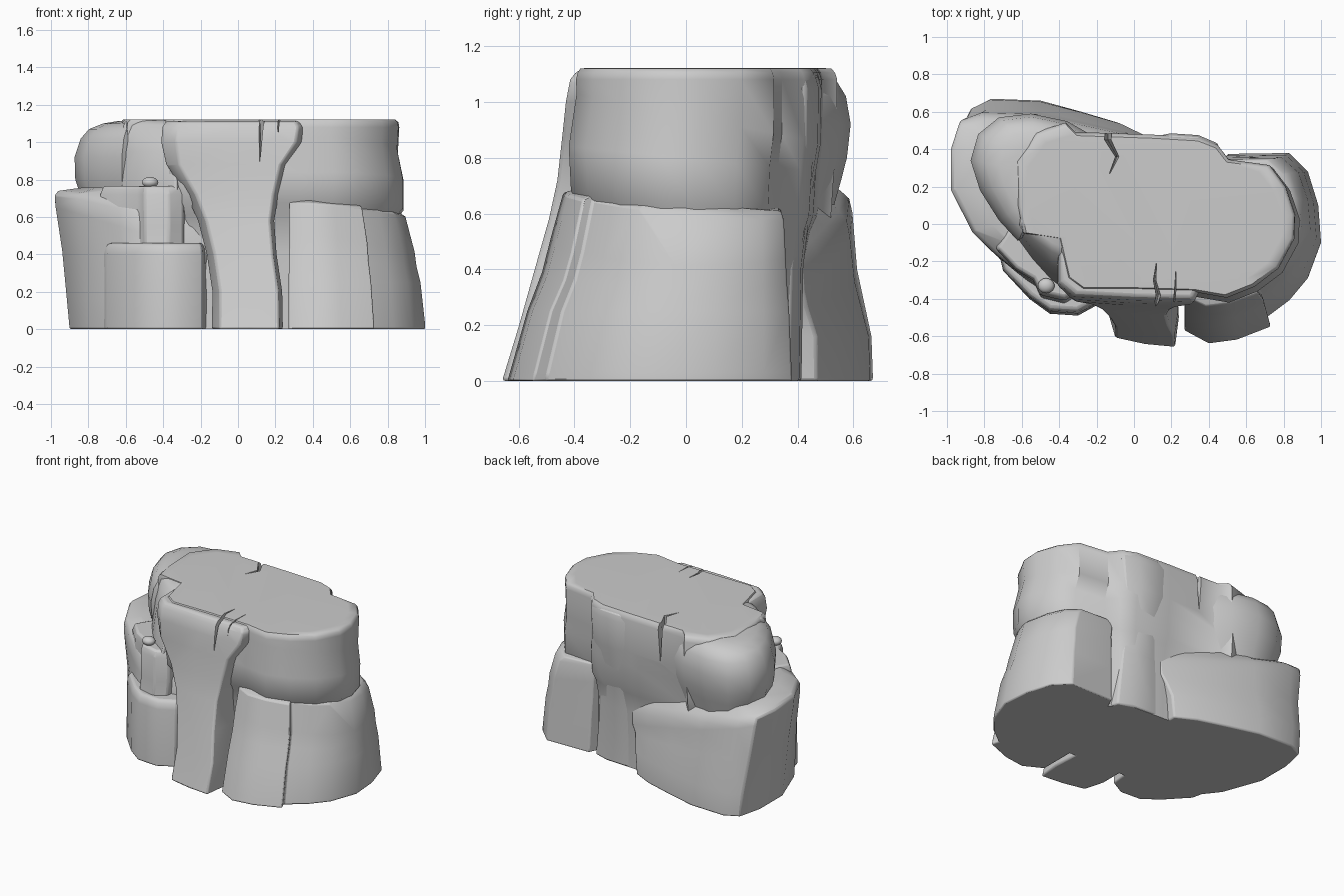
import bpy, bmesh, math

cube = bpy.data.objects.get("Cube")
if cube:
    bpy.data.objects.remove(cube, do_unlink=True)

stone = bpy.data.materials.new("grey stone")
stone.use_nodes = True
stone.diffuse_color = (0.6, 0.6, 0.6, 1)
shader = stone.node_tree.nodes["Principled BSDF"]
shader.inputs["Base Color"].default_value = stone.diffuse_color
shader.inputs["Roughness"].default_value = 0.8


def finish(obj, bevel=0.0):
    """Give an object its material, softened edges and angle-based smoothing."""
    obj.data.materials.append(stone)
    if bevel:
        mod = obj.modifiers.new("worn edges", 'BEVEL')
        mod.width = bevel
        mod.segments = 2
        mod.limit_method = 'ANGLE'
        mod.angle_limit = math.radians(42)
    bpy.ops.object.select_all(action='DESELECT')
    obj.select_set(True)
    bpy.context.view_layer.objects.active = obj
    bpy.ops.object.shade_smooth_by_angle(angle=math.radians(45))


def new_object(name, bm):
    bmesh.ops.recalc_face_normals(bm, faces=bm.faces)
    mesh = bpy.data.meshes.new(name)
    bm.to_mesh(mesh)
    bm.free()
    obj = bpy.data.objects.new(name, mesh)
    bpy.context.collection.objects.link(obj)
    return obj


def loft(name, outline, pivot, levels, bevel=0.02):
    """Stack a plan outline; level = height, x scale, y scale, x shift, y shift, x tilt, y tilt."""
    bm = bmesh.new()
    px, py = pivot
    rings = []
    for level in levels:
        z, sx, sy, dx, dy, tx, ty = (tuple(level) + (0,) * 7)[:7]
        ring = []
        for x, y in outline:
            u, v = (x - px) * sx, (y - py) * sy
            ring.append(bm.verts.new((px + u + dx, py + v + dy, z + tx * u + ty * v)))
        rings.append(ring)
    count = len(outline)
    for low, high in zip(rings, rings[1:]):
        for i in range(count):
            j = (i + 1) % count
            bm.faces.new((low[i], low[j], high[j], high[i]))
    bm.faces.new(rings[0][::-1])
    bm.faces.new(rings[-1])
    obj = new_object(name, bm)
    finish(obj, bevel)
    return obj


# Tall core carrying the flat plateau, with a tilted band bulging at its left end
core = loft("plateau_core", [
    (-.63, .1), (-.64, .35), (-.53, .5), (-.37, .55), (-.32, .5), (.1, .485), (.35, .47),
    (.45, .43), (.51, .35), (.73, .32), (.82, .2), (.87, .05), (.865, -.08), (.78, -.24),
    (.65, -.34), (.5, -.4), (.33, -.37), (0, -.36), (-.28, -.36), (-.36, -.3), (-.41, -.08),
    (-.6, -.05)], (.1, 0), [
    (0, .92, .85), (.4, .92, .86), (.58, .96, .9, 0, 0, 0, -.1),
    (.64, 1.02, .98, 0, -.02, 0, -.1), (.8, 1.02, 1, 0, -.02, 0, -.1),
    (.95, .98, .98, 0, 0, 0, -.2), (1.08, .99, .985), (1.105, .985, .97), (1.12, .965, .945),
    (1.121, .9, .87)], 0)

# Leaning buttress in the middle of the front
buttress = loft("front_buttress", [
    (-.14, -.47), (-.1, -.61), (.06, -.645), (.22, -.66), (.24, -.5), (.22, -.15),
    (-.14, -.15)], (.05, -.15), [
    (0, 1, 1), (.2, .98, .88), (.4, .98, .77, -.03), (.58, 1.07, .67, -.06),
    (.72, 1.3, .61, -.08), (.88, 1.7, .575, -.11), (1, 2, .55, -.08),
    (1.08, 2.02, .52, -.07), (1.112, 1.92, .47, -.07)], .012)

# Broad base block under the left end, with its sloping shoulder
loft("left_base_block", [
    (.27, -.57), (.4, -.64), (.55, -.62), (.73, -.55), (.71, -.5), (.83, -.41), (.93, -.29),
    (1, -.1), (.985, .1), (.93, .28), (.83, .38), (.5, .375), (.42, .2), (.27, -.2)],
    (.3, .25), [
    (0, 1, 1), (.03, 1, .99), (.25, .965, .92), (.4, .935, .86, 0, 0, -.1),
    (.53, .92, .825, 0, 0, -.18), (.61, .85, .775, 0, 0, -.06, -.1),
    (.635, .78, .7, 0, 0, -.04, -.1)], .008)

# Overhanging lower block at the right end, its rim falling towards the middle of the back
loft("right_base_block", [
    (-.2, -.38), (-.34, -.41), (-.5, -.4), (-.6, -.31), (-.7, -.2), (-.8, -.07), (-.9, .2),
    (-.9, .45), (-.86, .62), (-.76, .67), (-.5, .66), (-.28, .6), (-.08, .54), (.06, .47),
    (.06, .3)], (-.4, .1), [
    (0, 1, 1), (.16, 1.03, .99), (.34, 1.08, .9, 0, 0, -.15), (.48, 1.15, .87, 0, 0, -.3),
    (.565, 1.16, .85, 0, 0, -.27, -.05), (.61, 1.12, .8, 0, 0, -.24, -.06),
    (.7, .88, .66, 0, 0, -.14, -.08)], .012)

# Low step in front of the right block
loft("front_step", [
    (-.73, -.12), (-.7, -.25), (-.56, -.4), (-.45, -.48), (-.3, -.49), (-.19, -.43),
    (-.16, -.2), (-.6, .1)], (-.4, -.1), [
    (0, 1, 1), (.4, 1, .97), (.44, .98, .95), (.46, .94, .9)], .01)

# Recessed ledge above the step, carrying the pebble
loft("pebble_ledge", [
    (-.74, -.13), (-.64, -.24), (-.54, -.3), (-.5, -.38), (-.37, -.41), (-.29, -.36),
    (-.25, -.1), (-.6, .1)], (-.4, -.1), [
    (.4, .97, 1.08), (.55, .97, 1), (.72, 1, 1), (.765, .95, .93)], .012)

# Pillar leaning back from the ledge to the plateau rim
loft("front_pillar", [
    (-.62, -.08), (-.54, -.19), (-.44, -.3), (-.33, -.38), (-.25, -.2), (-.4, .15),
    (-.6, .15)], (-.4, .1), [
    (.5, 1, 1), (.76, 1, 1), (.95, .99, .82), (1.09, .97, .62), (1.115, .92, .5)], .01)

# Rounded boulder bulging from the rear right corner
loft("rear_boulder", [
    (-.62, -.09), (-.72, .02), (-.82, .18), (-.87, .34), (-.83, .48), (-.72, .57),
    (-.55, .59), (-.36, .55), (-.22, .47), (-.3, .1), (-.5, 0)], (-.5, .25), [
    (.6, .85, .8), (.72, .93, .9), (.8, 1, .96), (.92, 1.01, 1), (1.02, .92, .95),
    (1.07, .8, .86), (1.1, .6, .72), (1.112, .4, .5)], 0)

# Narrow rib running down the back
loft("rear_rib", [
    (.02, .3), (.08, .46), (.2, .485), (.34, .475), (.44, .43), (.46, .3)], (.25, .2), [
    (0, 1.05, .75), (.4, .85, .77), (.65, .72, .87), (.85, .95, .99), (1.05, 1.05, 1),
    (1.1, 1, .95)], .012)

# Pebble resting on the ledge
bm = bmesh.new()
bmesh.ops.create_uvsphere(bm, u_segments=14, v_segments=8, radius=.045)
bmesh.ops.scale(bm, vec=(1, .9, .65), verts=bm.verts)
bmesh.ops.translate(bm, vec=(-.47, -.33, .785), verts=bm.verts)
finish(new_object("pebble", bm))


def crack(name, path, width, targets):
    """Cut a jagged wedge along a path of points that narrows to a tip."""
    bm = bmesh.new()
    rows = []
    for i, (x, y, depth) in enumerate(path):
        half = width * (1 - i / len(path))
        rows.append([bm.verts.new(p) for p in (
            (x - half, y, 1.2), (x + half, y, 1.2), (x, y, depth))])
    for a, b in zip(rows, rows[1:]):
        for i in range(3):
            j = (i + 1) % 3
            bm.faces.new((a[i], a[j], b[j], b[i]))
    bm.faces.new(rows[0])
    bm.faces.new(rows[-1][::-1])
    cutter = new_object(name, bm)
    cutter.hide_render = True
    cutter.hide_set(True)
    for obj in targets:
        cut = obj.modifiers.new(name, 'BOOLEAN')
        cut.operation = 'DIFFERENCE'
        cut.object = cutter


# Splits in the plateau rim
rim = [core, buttress]
crack("front_crack", [(.09, -.55, .88), (.13, -.38, .9), (.11, -.3, 1), (.12, -.21, 1.1)], .022, rim)
crack("front_short_crack", [(.2, -.55, 1.02), (.22, -.36, 1.04), (.225, -.24, 1.1)], .012, rim)
crack("rear_crack", [(-.13, .6, .8), (-.14, .45, .86), (-.09, .36, 1), (-.13, .27, 1.1)], .03, [core])
